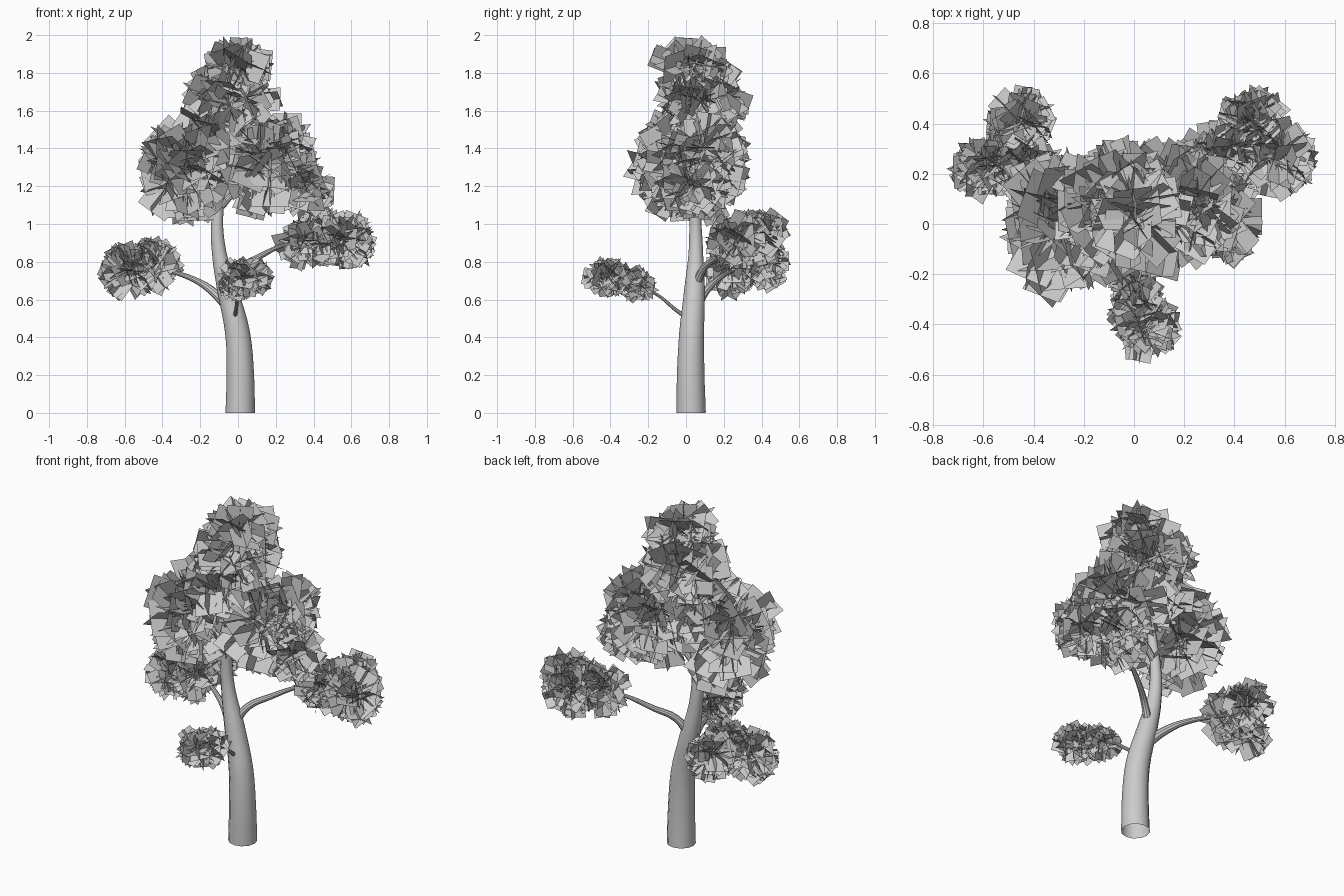
import bpy, bmesh, math, random
from mathutils import Vector, Matrix

if "Cube" in bpy.data.objects:
    bpy.data.objects.remove(bpy.data.objects["Cube"])

random.seed(7)


def limb(name, pts, sides=3):
    """Tapered tube through (x, y, z, radius) points."""
    cu = bpy.data.curves.new(name, 'CURVE')
    cu.dimensions = '3D'
    cu.bevel_depth = 1.0
    cu.bevel_resolution = sides
    cu.resolution_u = 4
    sp = cu.splines.new('BEZIER')
    sp.bezier_points.add(len(pts) - 1)
    for bp, (x, y, z, r) in zip(sp.bezier_points, pts):
        bp.co = (x, y, z)
        bp.radius = r
        bp.handle_left_type = bp.handle_right_type = 'AUTO'
    ob = bpy.data.objects.new(name, cu)
    bpy.context.collection.objects.link(ob)
    bpy.ops.object.select_all(action='DESELECT')
    ob.select_set(True)
    bpy.context.view_layer.objects.active = ob
    bpy.ops.object.convert(target='MESH')
    bpy.ops.object.shade_smooth_by_angle()


def foliage(name, blobs):
    """Crossed leaf cards filling ellipsoids: (centre, radii, count, card size)."""
    bm = bmesh.new()
    for centre, radii, count, size in blobs:
        made = tries = 0
        while made < count and tries < 8000:
            tries += 1
            d = Vector([random.gauss(0, 1) for _ in range(3)]).normalized()
            k = random.uniform(0.3, 0.95)
            p = Vector([d[i] * radii[i] * k for i in range(3)])
            # cards point outwards from the clump with a random twist
            tilt = (d + Vector([random.gauss(0, .2) for _ in range(3)])).normalized()
            rot = tilt.to_track_quat('Z', 'Y').to_matrix() @ Matrix.Rotation(random.uniform(0, math.pi), 3, 'Z')
            s = size * random.uniform(0.85, 1.15) / 2
            cards = [[p + rot @ Vector((u * s * (1 - a), u * s * a, v * s))
                      for u, v in ((-1, -1), (1, -1), (1, 1), (-1, 1))] for a in (0, 1)]
            if any(sum((q[i] / radii[i]) ** 2 for i in range(3)) > 1.25 or centre[2] + q.z > 2
                   for c in cards for q in c):
                continue
            for c in cards:
                bm.faces.new([bm.verts.new(Vector(centre) + q) for q in c])
            made += 1
    me = bpy.data.meshes.new(name)
    bm.to_mesh(me)
    bm.free()
    bpy.context.collection.objects.link(bpy.data.objects.new(name, me))


# Trunk and branches
limb("trunk", [(.012, .027, 0, .078), (.012, .025, .2, .073), (-.002, .03, .42, .066),
               (-.055, .045, .65, .055), (-.1, .052, .85, .038), (-.11, .05, 1.02, .031),
               (-.08, .05, 1.25, .024), (-.03, .06, 1.6, .012)], 4)
limb("left_branch", [(-.05, .05, .56, .03), (-.13, .1, .64, .023), (-.22, .16, .7, .016),
                     (-.36, .24, .75, .01), (-.5, .32, .78, .006)])
limb("right_branch", [(-.06, .05, .66, .025), (.0, .09, .76, .02), (.1, .16, .82, .016),
                      (.25, .24, .89, .01), (.48, .35, .92, .006)])
limb("front_branch", [(-.02, .02, .49, .012), (-.01, -.06, .55, .01), (.0, -.16, .63, .008),
                      (.02, -.38, .71, .005)])
limb("canopy_left_branch", [(-.1, .05, 1.05, .02), (-.18, .03, 1.17, .014), (-.3, .0, 1.33, .006)])
limb("canopy_right_branch", [(-.1, .05, 1.08, .02), (.0, .06, 1.18, .014), (.25, .06, 1.3, .006)])

# Leaf clumps
foliage("canopy_leaves", [
    ((-.29, .0, 1.29), (.27, .31, .31), 100, .18),
    ((.14, .06, 1.32), (.28, .28, .29), 95, .18),
    ((.26, .08, 1.4), (.16, .25, .2), 30, .15),
    ((.35, .02, 1.19), (.17, .22, .18), 32, .14),
    ((-.1, .04, 1.45), (.28, .28, .22), 45, .17),
    ((-.04, .08, 1.66), (.27, .29, .22), 66, .17),
    ((.0, .03, 1.84), (.20, .22, .18), 36, .16)])
foliage("left_leaves", [
    ((-.45, .40, .79), (.15, .15, .15), 44, .12),
    ((-.57, .23, .75), (.17, .14, .16), 46, .12),
    ((-.44, .24, .77), (.15, .15, .16), 36, .12)])
foliage("right_leaves", [
    ((.47, .40, .93), (.15, .15, .17), 44, .12),
    ((.57, .27, .91), (.17, .17, .17), 50, .12),
    ((.35, .27, .91), (.17, .16, .15), 44, .11),
    ((.46, .3, .92), (.16, .16, .17), 20, .12)])
foliage("front_leaves", [
    ((.04, -.41, .72), (.15, .14, .11), 46, .1),
    ((.02, -.33, .70), (.14, .13, .10), 26, .09),
    ((.0, -.25, .67), (.11, .11, .09), 24, .08)])
